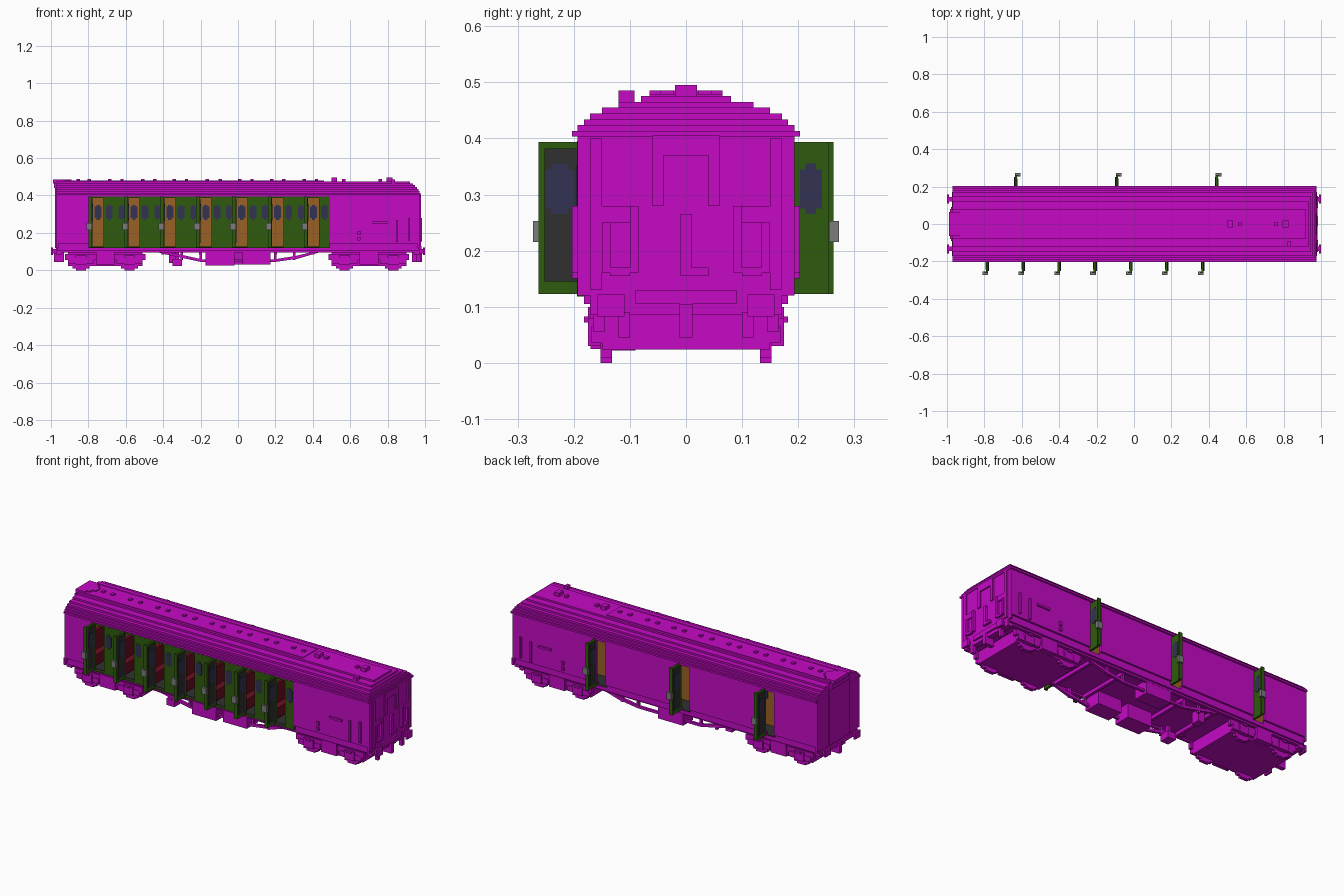
import bpy, bmesh

old = bpy.data.objects.get("Cube")
if old:
    bpy.data.objects.remove(old)


def material(name, r, g, b):
    m = bpy.data.materials.new(name)
    m.use_nodes = True
    m.diffuse_color = (r, g, b, 1)
    m.node_tree.nodes["Principled BSDF"].inputs["Base Color"].default_value = (r, g, b, 1)
    return m


MAGENTA = material("magenta", 0.56, 0.003, 0.56)
GREEN = material("dark green", 0.028, 0.105, 0.004)
ORANGE = material("wood orange", 0.32, 0.12, 0.018)
GLASS = material("window blue", 0.032, 0.032, 0.085)
DARK = material("dark grey", 0.03, 0.03, 0.03)
RED = material("seat red", 0.15, 0.004, 0.015)
GREY = material("handle grey", 0.2, 0.2, 0.2)


def finish(name, mat, bm):
    bmesh.ops.recalc_face_normals(bm, faces=bm.faces)
    me = bpy.data.meshes.new(name)
    bm.to_mesh(me)
    bm.free()
    me.materials.append(mat)
    ob = bpy.data.objects.new(name, me)
    bpy.context.collection.objects.link(ob)
    return ob


def boxes(name, mat, items, mirror=False):
    """Join boxes (x0, x1, y0, y1, z0, z1); mirror repeats them on the other side in y."""
    bm = bmesh.new()
    items = list(items)
    if mirror:
        items += [(a, b, -d, -c, e, f) for a, b, c, d, e, f in items]
    for x0, x1, y0, y1, z0, z1 in items:
        vs = bmesh.ops.create_cube(bm, size=1)["verts"]
        for v in vs:
            v.co = (x1 if v.co.x > 0 else x0, y1 if v.co.y > 0 else y0, z1 if v.co.z > 0 else z0)
    return finish(name, mat, bm)


def prism(name, mat, points, ranges):
    """Extrude an xz outline over each (y0, y1) range."""
    bm = bmesh.new()
    for y0, y1 in ranges:
        f = bm.faces.new([bm.verts.new((x, y0, z)) for x, z in points])
        r = bmesh.ops.extrude_face_region(bm, geom=[f])
        for v in r["geom"]:
            if isinstance(v, bmesh.types.BMVert):
                v.co.y = y1
    return finish(name, mat, bm)


def window_x(x0, x1, y0, y1, z0=0.27, z1=0.35, c=0.01):
    """Pane facing y with notched corners."""
    return [(x0 + c, x1 - c, y0, y1, z0, z1), (x0, x0 + c, y0, y1, z0 + c, z1 - c),
            (x1 - c, x1, y0, y1, z0 + c, z1 - c)]


def window_y(x0, x1, y0, y1, z0=0.265, z1=0.355, c=0.01):
    """Pane facing x with notched corners."""
    return [(x0, x1, y0 + c, y1 - c, z0, z1), (x0, x1, y0, y0 + c, z0 + c, z1 - c),
            (x0, x1, y1 - c, y1, z0 + c, z1 - c)]


W = 0.193          # half width of the body
T = 0.012          # wall thickness
DOORS = [-0.778 + 0.192 * i for i in range(7)]   # left edge of each front doorway
DW = 0.06
BACK = [-0.637, -0.097, 0.437]                   # right edge of each back doorway
ZD0, ZD1 = 0.125, 0.387

# Body shell
boxes("floor", MAGENTA, [(-0.965, 0.965, -0.182, 0.182, 0.105, 0.125)])
boxes("front_wall_ends", MAGENTA, [(-0.965, -0.80, -W, -W + T, 0.143, 0.405), (0.493, 0.965, -W, -W + T, 0.143, 0.405),
                                   (-0.80, 0.493, -W, -W + T, 0.395, 0.405),
                                   (-0.965, -0.80, -0.182, -0.17, 0.12, 0.143), (0.493, 0.965, -0.182, -0.17, 0.12, 0.143)])
edges = [-0.965] + [e for b in BACK for e in (b - DW, b)] + [0.965]
boxes("back_wall", MAGENTA, [(edges[i], edges[i + 1], W - T, W, 0.143, 0.405) for i in range(0, 8, 2)]
      + [(edges[i], edges[i + 1], 0.17, 0.182, 0.12, 0.143) for i in range(0, 8, 2)]
      + [(b - DW, b, W - T, W, ZD1, 0.405) for b in BACK])
boxes("end_walls", MAGENTA, [(s * 0.965 - 0.006, s * 0.965 + 0.006, -W, W, 0.12, 0.41) for s in (-1, 1)])

# Green compartment side with door openings
edges = [-0.80] + [e for d in DOORS for e in (d, d + DW)] + [0.493]
boxes("compartment_wall", GREEN, [(edges[i], edges[i + 1], -W - 0.001, -W + T, ZD0, ZD1) for i in range(0, 16, 2)]
      + [(-0.80, 0.493, -W - 0.001, -W + T, ZD1, 0.395), (-0.80, 0.493, -W - 0.001, -W + T, 0.118, ZD0)])
panes = []
for i, d in enumerate(DOORS):
    panes += window_x(d + 0.071, d + 0.108, -W - 0.003, -W + T + 0.001)
    if i < 6:
        panes += window_x(d + 0.139, d + 0.172, -W - 0.003, -W + T + 0.001)
boxes("compartment_windows", GLASS, panes)

# Interior: corridor partition, compartment dividers, seats
boxes("corridor_partition", ORANGE, [(-0.82, 0.51, 0.065, 0.077, 0.125, 0.405)])
panes = []
for d in DOORS:
    panes += window_x(d + 0.011, d + 0.049, 0.063, 0.079)
boxes("corridor_windows", GLASS, panes)
cuts = [d - 0.066 for d in DOORS] + [DOORS[-1] + 0.126]
boxes("compartment_dividers", ORANGE, [(c - 0.005, c + 0.005, -0.18, 0.065, 0.125, 0.405) for c in cuts])
seats = []
for i, c in enumerate(cuts):
    for s in ((1,) if i == 0 else (-1,) if i == 7 else (-1, 1)):
        for a, b, z0, z1 in ((0.005, 0.02, 0.14, 0.31), (0.02, 0.058, 0.14, 0.20)):
            seats.append((min(c + s * a, c + s * b), max(c + s * a, c + s * b), -0.178, 0.064, z0, z1))
boxes("seats", RED, seats)
boxes("interior_floor", DARK, [(-0.95, 0.95, -0.18, 0.18, 0.124, 0.128)])


# Open doors: side -1 is the front, +1 the back
def doors(name, hinges, s):
    leaf, lining, panes, handles = [], [], [], []
    for h in hinges:
        def put(x0, x1, y0, y1, z0, z1):
            xs, ys = sorted((h + s * x0, h + s * x1)), sorted((s * y0, s * y1))
            return (*xs, *ys, z0, z1)
        leaf.append(put(-0.012, 0.0, 0.185, 0.263, 0.123, 0.394))
        leaf.append(put(0.0, 0.008, 0.254, 0.263, 0.123, 0.394))
        lining.append(put(-0.015, -0.012, 0.194, 0.252, 0.145, 0.382))
        panes += [put(*p) for p in window_y(-0.017, -0.012, 0.20, 0.25)]
        panes += [put(*p) for p in window_y(0.0, 0.002, 0.203, 0.242)]
        handles += [put(0.0, 0.018, 0.255, 0.273, 0.215, 0.253), put(-0.012, 0.0, 0.263, 0.273, 0.215, 0.253)]
    boxes(name + "_leaves", GREEN, leaf)
    boxes(name + "_linings", DARK, lining)
    boxes(name + "_windows", GLASS, panes)
    boxes(name + "_handles", GREY, handles)


doors("front_doors", [d - 0.014 for d in DOORS], -1)
doors("back_doors", [b + 0.012 for b in BACK], 1)

# Stepped roof
steps = [(0.203, 0.975), (0.193, 0.97), (0.182, 0.965), (0.171, 0.957), (0.15, 0.947), (0.12, 0.935), (0.08, 0.92)]
boxes("roof", MAGENTA, [(-0.97, xe, -w, w, 0.403 + 0.0103 * i, 0.4135 + 0.0103 * i)
                        for i, (w, xe) in enumerate(steps)])
boxes("roof_panel", MAGENTA, [(-0.97, 0.46, -0.065, 0.065, 0.475, 0.479)])
vents = [-0.855, -0.795, -0.685, -0.62, -0.51, -0.445, -0.34, -0.275, -0.165, -0.095,
         0.01, 0.075, 0.18, 0.245, 0.355, 0.42, 0.565, 0.76]
boxes("roof_vents", MAGENTA, [(x - 0.009, x + 0.009, -0.01, 0.01, 0.47, 0.487) for x in vents]
      + [(x - 0.015, x + 0.015, -0.02, 0.02, 0.47, 0.495) for x in (0.515, 0.81)]
      + [(0.82, 0.84, -0.12, -0.092, 0.455, 0.485)])
boxes("gangway_hood", MAGENTA, [(-0.99, -0.93, -0.065, 0.065, 0.465, 0.485), (-0.93, -0.91, -0.045, 0.045, 0.47, 0.485),
                                (-0.91, -0.89, -0.022, 0.022, 0.47, 0.485), (-0.985, -0.965, -0.08, 0.08, 0.44, 0.467)])

# End fittings: gangway door frame, pipes, panels
E = 0.971
boxes("end_frame", MAGENTA, [(E, E + 0.008, 0.04, 0.06, 0.28, 0.40), (E, E + 0.008, 0.15, 0.17, 0.13, 0.40),
                             (E, E + 0.014, 0.085, 0.10, 0.16, 0.28), (E, E + 0.014, 0.135, 0.15, 0.16, 0.25),
                             (E, E + 0.014, 0.10, 0.135, 0.155, 0.17), (E, E + 0.008, 0.09, 0.17, 0.25, 0.28)], True)
boxes("end_centre", MAGENTA, [(E, E + 0.008, -0.06, 0.06, 0.37, 0.405), (E, E + 0.014, -0.01, 0.01, 0.155, 0.265),
                              (E, E + 0.014, -0.01, 0.04, 0.155, 0.17), (E, E + 0.01, -0.09, 0.09, 0.105, 0.13)])
boxes("gangway_plate", MAGENTA, [(-0.978, -0.965, -0.09, 0.09, 0.12, 0.44)])

# Side fittings at the wide end
boxes("side_rails", MAGENTA, [(0.845, 0.855, 0.19, 0.203, 0.15, 0.27), (0.91, 0.92, 0.19, 0.203, 0.16, 0.28),
                              (0.72, 0.80, 0.19, 0.203, 0.25, 0.262), (0.64, 0.655, 0.19, 0.203, 0.16, 0.178),
                              (0.64, 0.655, 0.19, 0.203, 0.19, 0.21)], True)

# Buffers and couplers
buf = []
for s in (-1, 1):
    for a, b, y0, y1, z0, z1 in ((0.96, 0.99, 0.12, 0.145, 0.09, 0.115), (0.988, 1.0, 0.11, 0.158, 0.083, 0.122)):
        buf.append((min(s * a, s * b), max(s * a, s * b), y0, y1, z0, z1))
boxes("buffers", MAGENTA, buf, True)
boxes("couplers", MAGENTA, [(min(s * 0.93, s * 0.985), max(s * 0.93, s * 0.985), -0.012, 0.012, 0.045, 0.105) for s in (-1, 1)])
boxes("buffer_beams", MAGENTA, [(min(s * 0.94, s * 0.972), max(s * 0.94, s * 0.972), -0.171, 0.171, 0.085, 0.12) for s in (-1, 1)]
      + [(0.955, 0.975, 0.10, 0.12, 0.045, 0.09), (0.955, 0.975, -0.12, -0.10, 0.045, 0.09)])

# Bogies with stepped side frames and wheels
for name, c in (("left_bogie", -0.71), ("right_bogie", 0.70)):
    boxes(name, MAGENTA, [(c - 0.20, c + 0.20, -0.15, 0.15, 0.024, 0.095), (c - 0.12, c + 0.12, -0.10, 0.10, 0.09, 0.107)])
    side = [(c - 0.215, c + 0.215, 0.145, 0.165, 0.055, 0.088), (c - 0.05, c + 0.05, 0.15, 0.175, 0.03, 0.10)]
    wheels = []
    for x in (c - 0.13, c + 0.13):
        side += [(x - 0.03, x + 0.03, 0.15, 0.175, 0.03, 0.08), (x - 0.015, x + 0.015, 0.17, 0.182, 0.072, 0.083),
                 (x - 0.07, x + 0.07, 0.145, 0.168, 0.035, 0.065)]
        wheels += [(x - 0.045, x + 0.045, 0.132, 0.152, 0.01, 0.09), (x - 0.027, x + 0.027, 0.132, 0.152, 0.0, 0.01)]
    boxes(name + "_frames", MAGENTA, side, True)
    boxes(name + "_wheels", MAGENTA, wheels, True)

# Underframe trusses and equipment boxes
chord = [(-0.46, 0.106), (-0.40, 0.088), (-0.20, 0.045), (0.20, 0.045), (0.32, 0.062), (0.47, 0.106),
         (0.43, 0.106), (0.31, 0.077), (0.19, 0.058), (-0.19, 0.058), (-0.38, 0.1), (-0.40, 0.106)]
prism("truss_chords", MAGENTA, chord, [(-0.155, -0.14), (0.14, 0.155)])
boxes("truss_posts", MAGENTA, [(x - 0.007, x + 0.007, 0.14, 0.155, 0.055, 0.108) for x in (-0.3, -0.2, 0.2, 0.3)], True)
boxes("underframe_sills", MAGENTA, [(-0.96, 0.96, 0.155, 0.171, 0.095, 0.12)], True)
boxes("cross_members", MAGENTA, [(x - 0.008, x + 0.008, -0.155, 0.155, 0.085, 0.108) for x in (-0.4, -0.2, 0.2, 0.4)])
boxes("battery_boxes", MAGENTA, [(-0.175, -0.02, -0.17, -0.07, 0.025, 0.106), (0.025, 0.175, -0.17, -0.07, 0.032, 0.106),
                                 (-0.10, 0.06, 0.08, 0.17, 0.03, 0.106)])
boxes("generator", MAGENTA, [(-0.35, -0.30, -0.15, -0.09, 0.022, 0.06), (-0.335, -0.315, -0.13, -0.11, 0.06, 0.106),
                             (-0.37, -0.33, 0.06, 0.11, 0.04, 0.106)])
